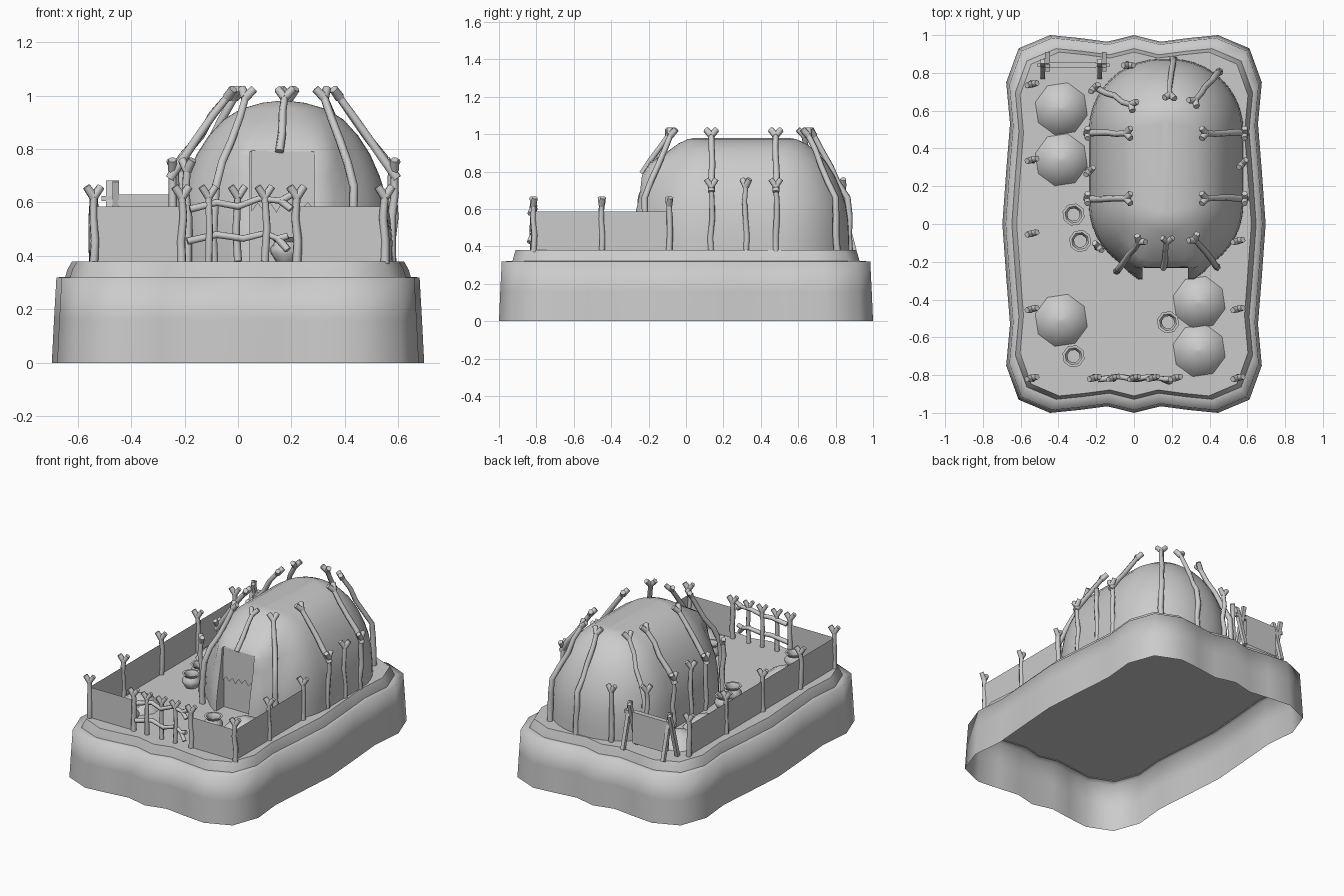
import bpy, bmesh, math, random
from mathutils import Vector

if "Cube" in bpy.data.objects:
    bpy.data.objects.remove(bpy.data.objects["Cube"])

random.seed(4)
G = 0.38  # ground height


def mesh_obj(name, verts, faces, angle=None):
    me = bpy.data.meshes.new(name)
    me.from_pydata([tuple(v) for v in verts], [], faces)
    if angle:
        me.polygons.foreach_set("use_smooth", [True] * len(me.polygons))
        me.set_sharp_from_angle(angle=math.radians(angle))
    ob = bpy.data.objects.new(name, me)
    bpy.context.collection.objects.link(ob)
    return ob


def loft(name, rings, cap_bottom, cap_top, angle):
    n = len(rings[0])
    verts = [v for r in rings for v in r]
    faces = []
    for k in range(len(rings) - 1):
        for i in range(n):
            j = (i + 1) % n
            faces.append((k * n + i, k * n + j, (k + 1) * n + j, (k + 1) * n + i))
    if cap_bottom:
        faces.append(tuple(reversed(range(n))))
    if cap_top:
        faces.append(tuple(range((len(rings) - 1) * n, len(rings) * n)))
    return mesh_obj(name, verts, faces, angle)


def lathe(name, profile, x, y, n=8, cap_top=False, angle=50):
    rings = [[(x + r * math.cos(a), y + r * math.sin(a), G + z)
              for a in [2 * math.pi * (i + .5) / n + .15 for i in range(n)]] for r, z in profile]
    return loft(name, rings, False, cap_top, angle)


def branch(name, pts, r=0.017, fork=None, jitter=0.007):
    """Crooked stick through pts; fork = direction the two end prongs spread in."""
    cu = bpy.data.curves.new(name, 'CURVE')
    cu.dimensions = '3D'
    cu.bevel_depth = r
    cu.bevel_resolution = 1
    cu.use_fill_caps = True
    path = [Vector(pts[0])]
    for a, b in zip(pts, pts[1:]):
        a, b = Vector(a), Vector(b)
        m = max(1, round((b - a).length / 0.1))
        for k in range(1, m + 1):
            p = a.lerp(b, k / m)
            if k < m:
                p += Vector([random.uniform(-jitter, jitter) for _ in range(3)])
            path.append(p)
    lines = [path]
    if fork:
        end = path[-1]
        d = (Vector(pts[-1]) - Vector(pts[-2])).normalized()
        for s in (-1, 1):
            lines.append([end - d * .01, end + d * .03 + Vector(fork).normalized() * .028 * s])
    for line in lines:
        sp = cu.splines.new('POLY')
        sp.points.add(len(line) - 1)
        for k, p in enumerate(line):
            sp.points[k].co = (*p, 1)
            sp.points[k].radius = 1.1 - .25 * k / len(line)
    ob = bpy.data.objects.new(name, cu)
    bpy.context.collection.objects.link(ob)


# rocky base, open underneath, with a raised ground layer on top
q = [(.69, 0), (.67, .28), (.65, .53), (.67, .75), (.605, .93), (.44, 1), (.29, .985), (.14, .965), (0, 1)]
half = q + [(-x, y) for x, y in reversed(q[:-1])]
outline = half + [(x, -y) for x, y in reversed(half[1:-1])]


def base_rings(steps):
    return [[(x * a, y * b, z) for x, y in outline] for a, b, z in steps]


loft("rock_base", base_rings([(1.01, 1, 0), (.998, .993, .16), (.985, .985, .32), (.92, .92, .321)]),
     False, True, 95)
loft("ground_layer", base_rings([(.94, .93, .315), (.925, .92, .35), (.90, .91, G)]), False, True, 48)

# domed hut with a bulge around the doorway
CX, CY = 0.17, 0.30
profile = [(.41, .575, .36), (.408, .573, .45), (.4, .568, .54), (.385, .555, .62), (.36, .53, .7),
           (.325, .495, .78), (.28, .45, .85), (.225, .395, .91), (.16, .34, .95), (.08, .29, .973), (.02, .25, .98)]


def step(t):
    t = min(1, max(0, t))
    return t * t * (3 - 2 * t)


rings = []
for hx, hy, z in profile:
    r = hx * .93
    ring = []
    for cx, cy, a0 in ((1, 1, 0), (-1, 1, 90), (-1, -1, 180), (1, -1, 270)):
        for k in range(11):
            a = math.radians(a0 + 9 * k)
            ring.append([CX + cx * (hx - r) + r * math.cos(a), CY + cy * (hy - r) + r * math.sin(a), z])
    for p in ring:
        if p[1] < .1:
            w = step((.24 - abs(p[0] - CX)) / .1) * step((.90 - z) / .1)
            target = -.295 + .06 * step((z - .4) / .4)
            p[1] += w * min(0, target - p[1])
    rings.append(ring)
hut = loft("hut_dome", rings, True, True, 60)

# doorway recess
bpy.ops.mesh.primitive_cube_add(size=1, location=(.165, -.36, .545))
cut = bpy.context.object
cut.name = "doorway_cutter"
cut.scale = (.24, .29, .49)
cut.hide_render = True
cut.display_type = 'WIRE'
mod = hut.modifiers.new("doorway", 'BOOLEAN')
mod.operation, mod.object, mod.solver = 'DIFFERENCE', cut, 'EXACT'
# ragged door cloth
rag = [(.05 + .235 * k / 10, -.232, .57 + (.035 if k % 2 else 0) + random.uniform(-.01, .01)) for k in range(11)]
mesh_obj("door_cloth", rag + [(.285, -.228, .79), (.05, -.228, .795)], [tuple(range(13))])

# side posts with rafters
for x, s in ((.585, 1), (-.245, -1)):
    for y in (.135, .48):
        branch("hut_post", [(x - .01 * s, y, .36), (x, y, .73)], .016, (0, 1, 0))
        branch("hut_rafter", [(x + .01 * s, y, .69), (x - .21 * s, y, 1.0)], .017, (0, 1, 0))
# end rafters bending over the dome: foot, tip
for bx, by, tx, ty in ((-.2, .72, -.01, .63), (.21, .875, .19, .68), (.45, .81, .32, .65),
                       (-.09, -.25, .03, -.09), (.44, -.23, .32, -.08)):
    d = Vector((tx - bx, ty - by, 0))
    branch("bent_rafter", [(bx, by, .36), (bx + d.x * .06, by + d.y * .06, .66), (tx, ty, 1.0)],
           .017, (-d.y, d.x, 0))
branch("door_rafter", [(.155, -.235, .79), (.165, -.19, .86), (.175, -.09, 1.0)], .015, (1, 0, 0))
# short forked posts against the wall
for x, y, f in ((-.03, .84, (1, 0, 0)), (-.21, .72, (1, 1, 0)), (-.235, .28, (1, 1, 0)),
                (-.19, -.12, (1, -1, 0)), (.575, .32, (1, 1, 0))):
    branch("short_post", [(x, y, .36), (x, y, .73)], .016, f)

# fence panels
F = -.815
for a, b in (((-.54, .75), (-.54, F)), ((-.54, F), (-.21, F)), ((.22, F), (.55, F)), ((.55, F), (.55, -.09))):
    mesh_obj("fence_panel", [(*a, G), (*b, G), (*b, .585), (*a, .585)], [(0, 1, 2, 3)])
# fence posts
for x, y in [(-.54, v) for v in (F, -.45, -.05, .34, .74)] + [(.55, v) for v in (F, -.45, -.09)] + \
        [(-.21, F), (.22, F)]:
    branch("fence_post", [(x, y, .37), (x, y, .63)], .016, (1, .25, 0))
# gate of sticks
for x in (-.11, 0, .1):
    branch("gate_upright", [(x, F, G), (x, F, .63)], .014, (1, .3, 0), .01)
for pts in ([(-.18, .575), (-.08, .6), (.0, .585), (.08, .615), (.17, .605)],
            [(-.19, .455), (-.08, .48), (.02, .465), (.1, .485), (.16, .46)]):
    branch("gate_bar", [(x, F + (.008 if k % 2 else -.008), z) for k, (x, z) in enumerate(pts)],
           .014, (0, .3, 1), .003)

# drying rack: crossed legs, beam and hide
for x in (-.47, -.17):
    for s in (-1, 1):
        p0 = Vector((x + s * .012, .84 + s * .06, G))
        p1 = Vector((x + s * .012, .84 - s * .022, .68))
        bpy.ops.mesh.primitive_cube_add(size=1, location=(p0 + p1) / 2)
        leg = bpy.context.object
        leg.name = "rack_leg"
        leg.scale = (.024, .024, (p1 - p0).length)
        leg.rotation_euler = (math.atan2(p0.y - p1.y, p1.z - p0.z), 0, 0)
bpy.ops.mesh.primitive_cube_add(size=1, location=(-.32, .84, .615))
beam = bpy.context.object
beam.name, beam.scale = "rack_beam", (.38, .02, .02)
mesh_obj("hanging_hide", [(x, y, z) for y in (.825, .858) for x, z in
                          ((-.45, .42), (-.2, .42), (-.2, .63), (-.45, .63))],
         [(0, 1, 2, 3), (7, 6, 5, 4), (3, 2, 6, 7)])

# mounds and pots
for x, y in ((-.385, .61), (-.385, .34), (-.385, -.51), (.345, -.415), (.345, -.67)):
    lathe("mound", [(.142, 0), (.115, .035), (.06, .07), (.004, .085)], x, y, cap_top=True, angle=60)
for x, y in ((-.32, .05), (-.285, -.09), (.18, -.52), (-.32, -.7)):
    lathe("pot", [(.04, 0), (.06, .03), (.06, .05), (.044, .072), (.06, .09), (.046, .09), (.034, .07), (.04, .03)],
          x, y, cap_top=True)
